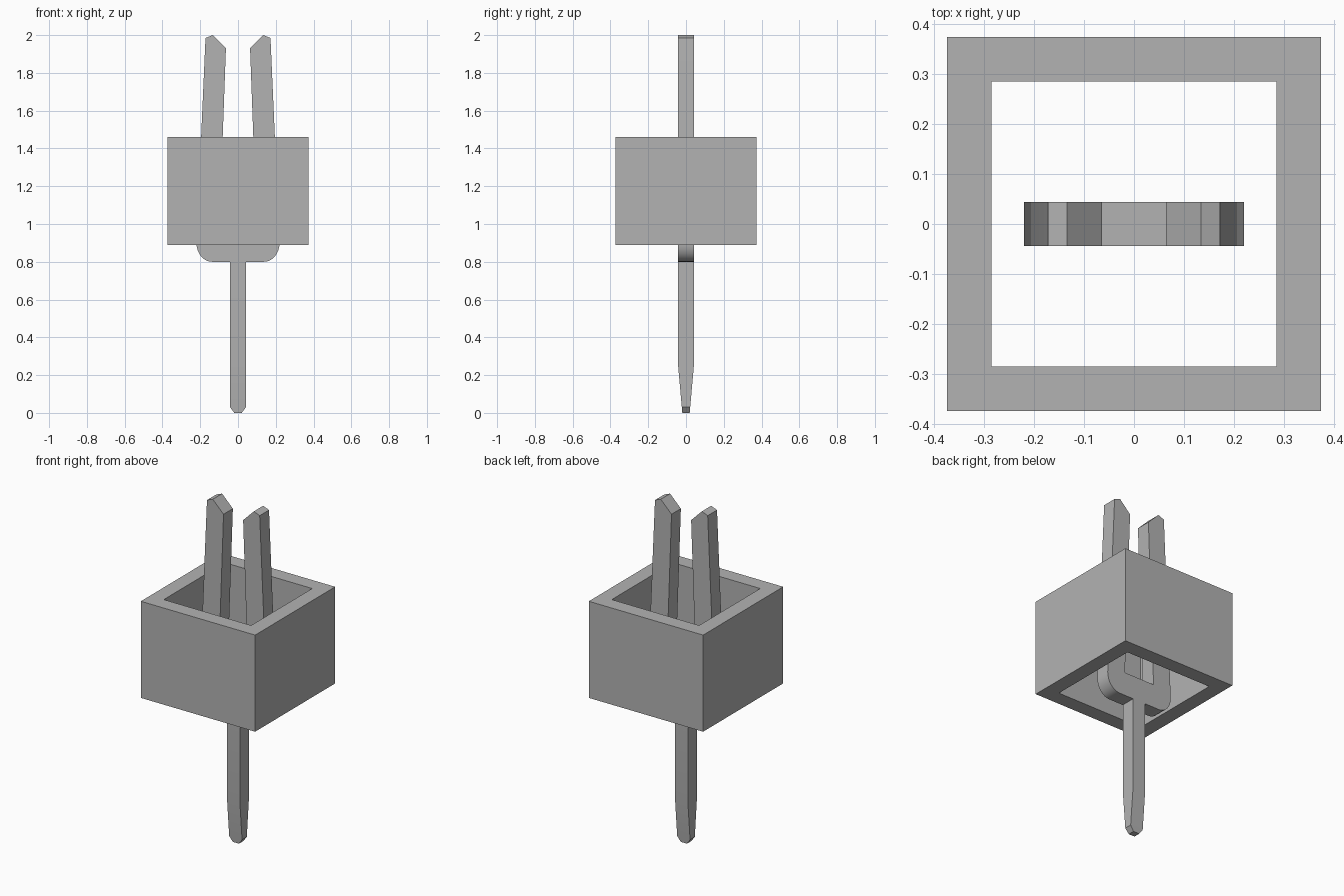
import bpy, bmesh, math
from mathutils import Vector

cube = bpy.data.objects.get("Cube")
if cube:
    bpy.data.objects.remove(cube, do_unlink=True)

grey = bpy.data.materials.new("plain grey")
grey.use_nodes = True
colour = (0.45, 0.45, 0.45, 1)
grey.diffuse_color = colour
grey.node_tree.nodes["Principled BSDF"].inputs["Base Color"].default_value = colour


def add_object(name, bm):
    bmesh.ops.recalc_face_normals(bm, faces=bm.faces[:])
    mesh = bpy.data.meshes.new(name)
    bm.to_mesh(mesh)
    bm.free()
    mesh.materials.append(grey)
    obj = bpy.data.objects.new(name, mesh)
    bpy.context.collection.objects.link(obj)
    return obj


def extrude_face(bm, points, offset):
    face = bm.faces.new([bm.verts.new(p) for p in points])
    new = bmesh.ops.extrude_face_region(bm, geom=[face])["geom"]
    verts = [g for g in new if isinstance(g, bmesh.types.BMVert)]
    bmesh.ops.translate(bm, verts=verts, vec=offset)


# Square sleeve: open tube with thick walls
OUTER, INNER, LOW, HIGH = 0.373, 0.285, 0.89, 1.46
bm = bmesh.new()
corners = [(-1, -1), (1, -1), (1, 1), (-1, 1)]
rings = [[bm.verts.new((x * r, y * r, z)) for x, y in corners]
         for r, z in ((OUTER, LOW), (OUTER, HIGH), (INNER, HIGH), (INNER, LOW))]
for k in range(4):
    a, b = rings[k], rings[(k + 1) % 4]
    for i in range(4):
        j = (i + 1) % 4
        bm.faces.new((a[i], a[j], b[j], b[i]))
add_object("square_sleeve", bm)

# Forked contact: half outline from pin tip, round shoulder, tine, down to slot floor
half = [(0.02, 0), (0.042, 0.03), (0.042, 0.80)]
for i in range(9):
    a = math.pi / 2 * i / 8
    half.append((0.137 + 0.083 * math.sin(a), 0.90 - 0.10 * math.cos(a)))
half += [(0.172, 1.985), (0.134, 2.0), (0.064, 1.93), (0.10, 0.94)]
outline = half + [(-x, z) for x, z in reversed(half)]

THICK = 0.0435
bm = bmesh.new()
extrude_face(bm, [(x, -THICK, z) for x, z in outline], Vector((0, 2 * THICK, 0)))

# Taper the lower end of the pin in depth
TAPER = 0.27
for z in (TAPER, 0.03):
    bmesh.ops.bisect_plane(bm, geom=bm.verts[:] + bm.edges[:] + bm.faces[:],
                           plane_co=(0, 0, z), plane_no=(0, 0, 1))
for v in bm.verts:
    if v.co.z < TAPER:
        v.co.y *= 0.45 + 0.55 * v.co.z / TAPER
contact = add_object("forked_contact", bm)

# Smooth only the round shoulders
bpy.ops.object.select_all(action='DESELECT')
contact.select_set(True)
bpy.context.view_layer.objects.active = contact
bpy.ops.object.shade_smooth_by_angle(angle=math.radians(15))
